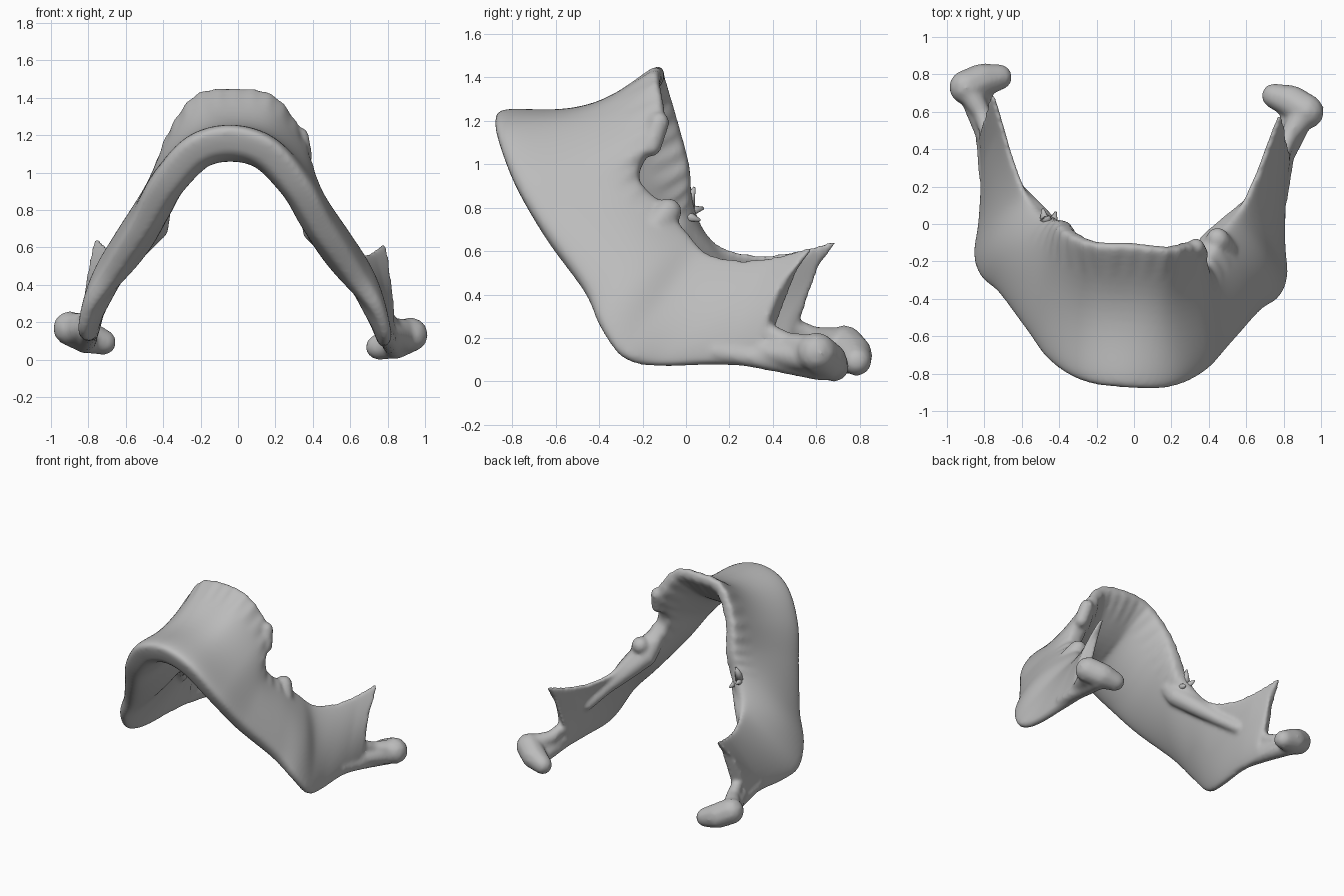
import bpy, bmesh, math
from mathutils import Vector, Matrix

cube = bpy.data.objects.get("Cube")
if cube:
    bpy.data.objects.remove(cube, do_unlink=True)

bone = bpy.data.materials.new("bone_grey")
bone.use_nodes = True
bone.diffuse_color = (0.5, 0.5, 0.5, 1)
bone.node_tree.nodes["Principled BSDF"].inputs["Base Color"].default_value = (0.5, 0.5, 0.5, 1)

# Half of the arch: lower border, upper border, (low, mid, top half-thickness), inward sag
STATIONS = [
    ((0, -.725, 1.215), (0, -.105, 1.43), (.145, .085, .065), .115),
    ((.2, -.715, 1.155), (.2, -.11, 1.395), (.14, .085, .065), .10),
    ((.36, -.65, .955), (.33, -.06, 1.19), (.12, .09, .07), .05),
    ((.48, -.535, .725), (.37, -.01, .98), (.095, .095, .08), .015),
    ((.637, -.375, .48), (.42, 0, .82), (.075, .10, .075), .0),
    ((.755, -.305, .30), (.51, .05, .68), (.055, .08, .05), -.01),
    ((.80, -.20, .16), (.58, .14, .60), (.05, .055, .03), 0),
    ((.79, -.04, .12), (.65, .30, .57), (.045, .045, .025), 0),
    ((.78, .20, .135), (.71, .47, .59), (.05, .045, .022), 0),
    ((.79, .43, .13), (.77, .65, .64), (.055, .045, .022), 0),
]
NOTCH = {2: Vector((0, -.02, .0)), 3: Vector((0, -.18, -.03)), 4: Vector((0, -.06, -.02))}
STEPS, RING = 8, 48


def station(index):
    """Signed station index: negative is the right half, positive the left."""
    low, top, thick, sag = STATIONS[abs(index)]
    low, top = Vector(low), Vector(top)
    if index < 0:
        low.x, top.x = -low.x, -top.x
    else:
        top += NOTCH.get(index, Vector())
    return low, top, Vector(thick), sag


def spline(a, b, c, d, t):
    return 0.5 * (2 * b + (c - a) * t + (2 * a - 5 * b + 4 * c - d) * t * t
                  + (3 * b - a - 3 * c + d) * t ** 3)


def arch_sections():
    last = len(STATIONS) - 1
    keys = [station(i) for i in range(-last, last + 1)]
    out = []
    for k in range(len(keys) - 1):
        quad = [keys[min(max(k + j, 0), len(keys) - 1)] for j in (-1, 0, 1, 2)]
        for s in range(STEPS):
            out.append([spline(*column, s / STEPS) for column in zip(*quad)])
    out.append(list(keys[-1]))
    return out


def loft_arch(bm):
    """Sweep a rounded plate section around the horseshoe."""
    sections = arch_sections()
    centre = (len(sections) - 1) / 2
    rings = []
    for k, (low, top, thick, sag) in enumerate(sections):
        before, after = sections[max(k - 1, 0)], sections[min(k + 1, len(sections) - 1)]
        along = (after[0] + after[1] - before[0] - before[1]).normalized()
        up = (top - low).normalized()
        out = along.cross(up).normalized()
        start = low - up * thick.x
        # Socket ripples along the tooth-bearing ridge
        reach = abs(k - centre) / STEPS
        ripple = 0.16 * math.cos(reach * 15) if reach < 4 else 0
        # Concave rear edge between the two rear processes
        hollow = Vector((0, -0.075 * max(0, reach - 8), 0))
        ring = []
        for i in range(RING):
            angle = math.tau * i / RING
            v, s = (1 - math.cos(angle)) / 2, math.sin(angle)
            half = thick.x * (1 - v) * (1 - 2 * v) + 4 * thick.y * v * (1 - v) + thick.z * v * (2 * v - 1)
            half *= 1 + ripple * max(0, v - 0.75) / 0.25
            side = math.copysign(abs(s) ** 0.5, s) * half
            wave = math.sin(math.pi * v)
            ring.append(bm.verts.new(start.lerp(top, v) + out * (side - sag * wave) + hollow * wave))
        rings.append(ring)
    for a, b in zip(rings, rings[1:]):
        for i in range(RING):
            j = (i + 1) % RING
            bm.faces.new((a[i], a[j], b[j], b[i]))
    bm.faces.new(rings[0])
    bm.faces.new(rings[-1])


def blob_chain(bm, points, sides=(1,)):
    """Overlapping balls along a path of (x, y, z, radius)."""
    points = [Vector(p) for p in points]
    for side in sides:
        for a, b in zip(points, points[1:]):
            for s in range(9):
                p = a.lerp(b, s / 8)
                place = Matrix.Translation((p.x * side, p.y, p.z))
                bmesh.ops.create_icosphere(bm, subdivisions=2, radius=p.w, matrix=place)


# Slight natural skew between the two sides
SKEW = Matrix(((1, .035, 0, -.01), (-.07, 1, 0, 0), (-.018, 0, 1, 0), (0, 0, 0, 1)))


def finish(bm, name):
    bm.transform(SKEW)
    bmesh.ops.recalc_face_normals(bm, faces=bm.faces)
    mesh = bpy.data.meshes.new(name)
    bm.to_mesh(mesh)
    bm.free()
    mesh.materials.append(bone)
    for face in mesh.polygons:
        face.use_smooth = True
    obj = bpy.data.objects.new(name, mesh)
    bpy.context.collection.objects.link(obj)
    return obj


# Jaw bone: arch, necks, condyles and ridge lumps fused into one skin
bm = bmesh.new()
loft_arch(bm)
both = (1, -1)
blob_chain(bm, [(.785, .20, .15, .045), (.81, .50, .105, .055), (.83, .68, .075, .06)], both)
blob_chain(bm, [(.785, .42, .25, .04), (.82, .53, .19, .05), (.90, .65, .165, .07)], both)
blob_chain(bm, [(.80, .42, .15, .055), (.87, .62, .13, .075)], both)
blob_chain(bm, [(.735, .735, .08, .07), (.83, .71, .11, .092), (.91, .665, .15, .095)], both)
# Inner ridge running back below the sockets
blob_chain(bm, [(.41, -.14, .79, .07), (.43, -.08, .70, .075), (.52, .02, .60, .065),
                (.62, .13, .49, .05), (.70, .26, .38, .045)], both)
# Canine socket and molar stump beside the notch
blob_chain(bm, [(.365, -.135, 1.09, .05), (.345, -.10, 1.2, .05)])
blob_chain(bm, [(.50, -.10, .72, .07), (.46, -.05, .79, .065)])
jaw = finish(bm, "jaw_bone")
skin = jaw.modifiers.new("fuse", 'REMESH')
skin.mode = 'VOXEL'
skin.voxel_size = 0.013
skin.use_smooth_shade = True
relax = jaw.modifiers.new("relax", 'SMOOTH')
relax.factor = 0.5
relax.iterations = 10

# Broken socket shards on the right ridge
bm = bmesh.new()
for base, lean in (((-.45, -.01, .84), (.1, .3, .8)), ((-.47, .0, .78), (-.2, 1, .2)),
                   ((-.42, -.01, .75), (.2, .9, -.3))):
    turn = Vector(lean).to_track_quat('Z', 'Y').to_matrix().to_4x4()
    bmesh.ops.create_cone(bm, cap_ends=True, segments=8, radius1=.04, radius2=.006, depth=.1,
                          matrix=Matrix.Translation(base) @ turn)
finish(bm, "socket_shards")
